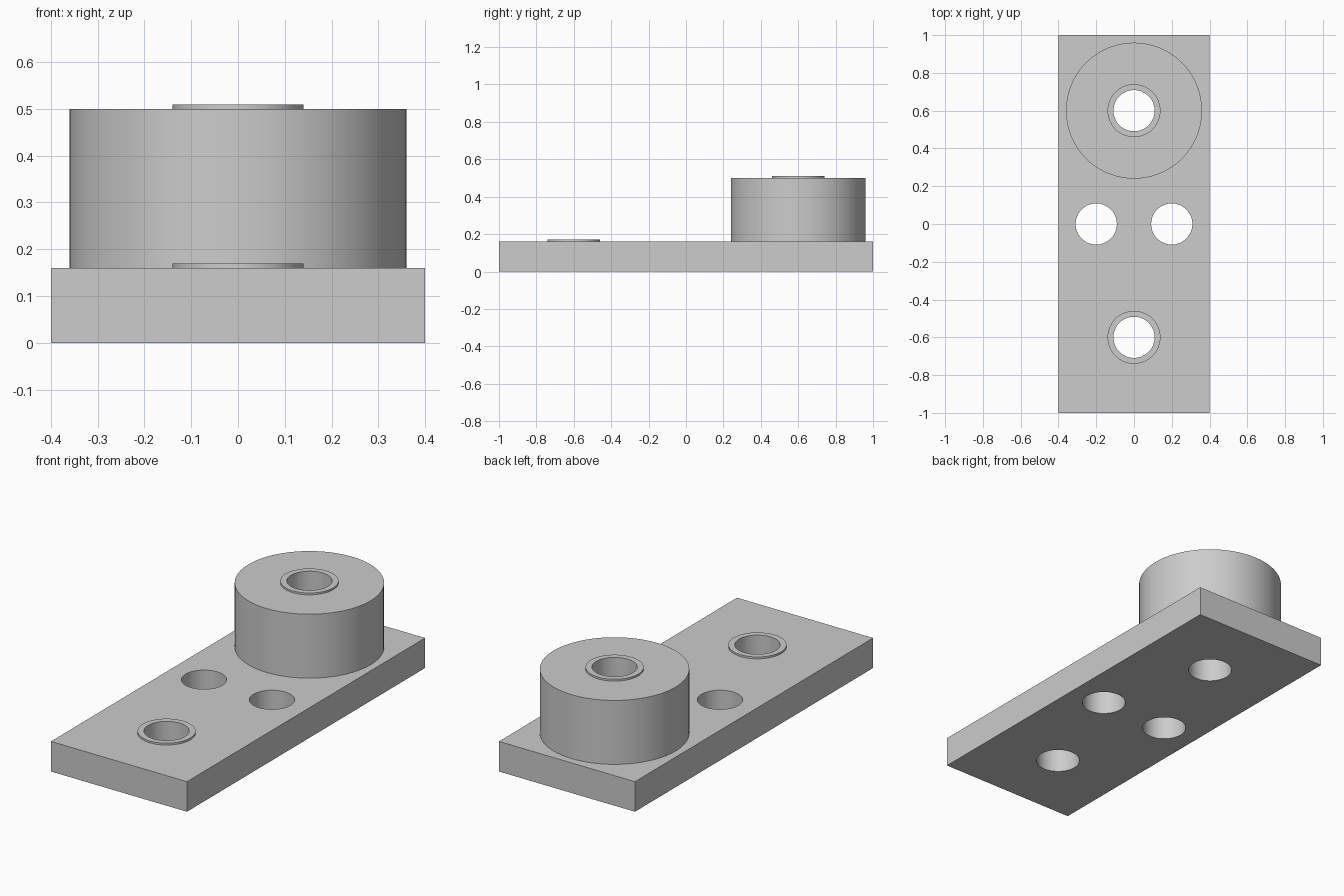
import bpy, math

if "Cube" in bpy.data.objects:
    bpy.data.objects.remove(bpy.data.objects["Cube"])

SEGMENTS = 96
HOLE_R, COLLAR_R, BOSS_R = 0.109, 0.14, 0.36
PLATE_TOP, BOSS_TOP, COLLAR_H = 0.16, 0.50, 0.01

grey = bpy.data.materials.new("plain grey")
grey.diffuse_color = (0.604, 0.604, 0.604, 1)
grey.use_nodes = True
grey.node_tree.nodes["Principled BSDF"].inputs["Base Color"].default_value = grey.diffuse_color


def cylinder(name, x, y, radius, z0, z1):
    bpy.ops.mesh.primitive_cylinder_add(vertices=SEGMENTS, radius=radius, depth=z1 - z0,
                                        location=(x, y, (z0 + z1) / 2))
    obj = bpy.context.object
    obj.name = name
    obj.data.materials.append(grey)
    return obj


def combine(body, tool, operation):
    mod = body.modifiers.new(operation.lower(), 'BOOLEAN')
    mod.operation, mod.solver, mod.object = operation, 'EXACT', tool
    bpy.context.view_layer.objects.active = body
    bpy.ops.object.modifier_apply(modifier=mod.name)
    bpy.data.objects.remove(tool)


# Rectangular base plate
bpy.ops.mesh.primitive_cube_add(size=1, location=(0, 0, PLATE_TOP / 2))
plate = bpy.context.object
plate.name = "mounting_plate"
plate.scale = (0.8, 2.0, PLATE_TOP)
bpy.ops.object.transform_apply(location=True, rotation=False, scale=True)
plate.data.materials.append(grey)

# Large boss at the rear, and a thin raised collar around each end hole
combine(plate, cylinder("boss", 0, 0.6, BOSS_R, 0.08, BOSS_TOP), 'UNION')
for y, top in ((-0.6, PLATE_TOP), (0.6, BOSS_TOP)):
    combine(plate, cylinder("collar", 0, y, COLLAR_R, top - 0.05, top + COLLAR_H), 'UNION')

# Through holes: one at each end, two side by side in the middle
for x, y in ((0, -0.6), (0, 0.6), (-0.2, 0), (0.2, 0)):
    combine(plate, cylinder("drill", x, y, HOLE_R, -0.1, 0.7), 'DIFFERENCE')

# Smooth round walls, sharp rims
bpy.ops.object.select_all(action='DESELECT')
plate.select_set(True)
bpy.context.view_layer.objects.active = plate
bpy.ops.object.shade_smooth_by_angle(angle=math.radians(30))
